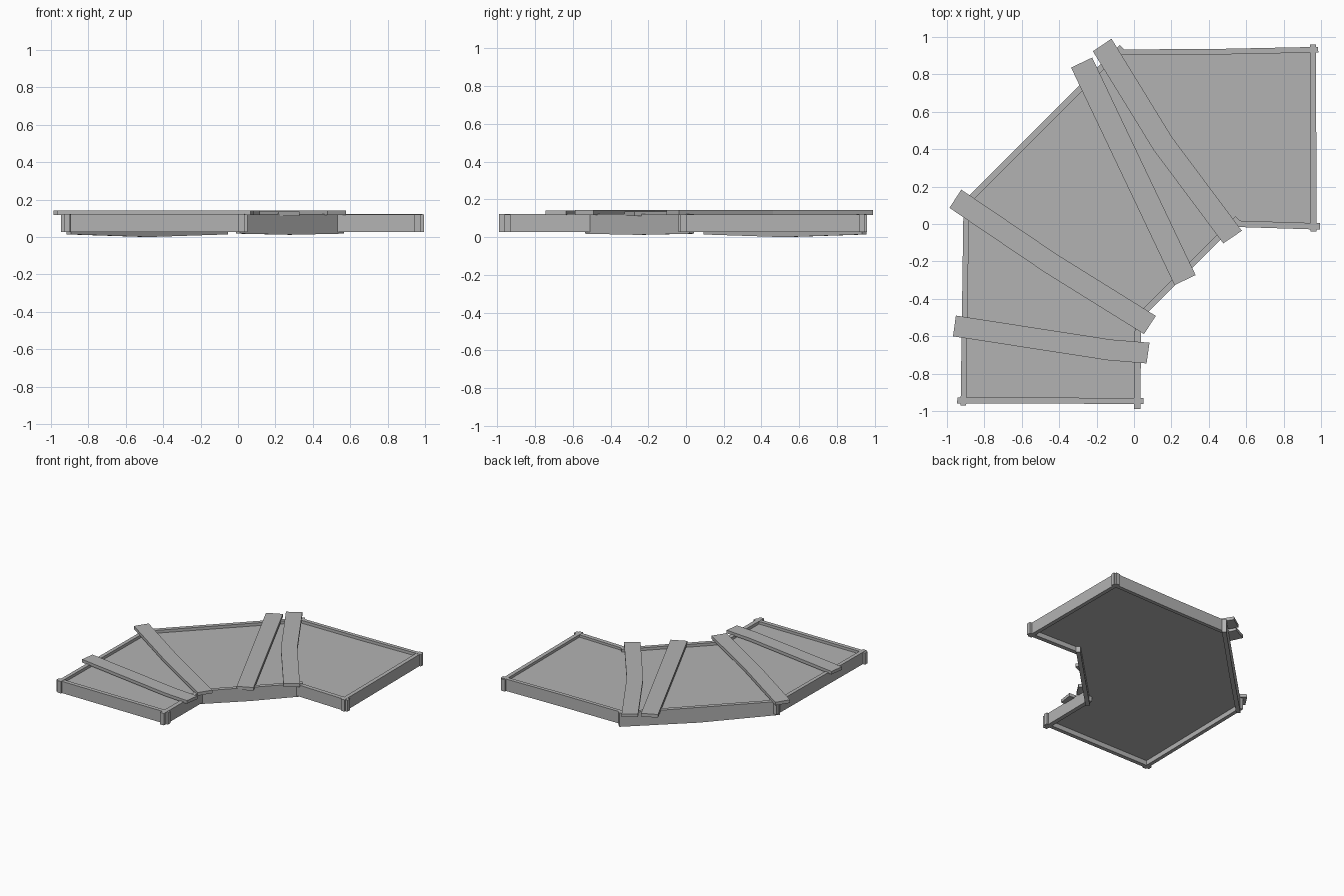
import bpy, bmesh
from mathutils import Vector

cube = bpy.data.objects.get("Cube")
if cube:
    bpy.data.objects.remove(cube, do_unlink=True)

grey = bpy.data.materials.new("weathered_grey")
grey.use_nodes = True
colour = (0.45, 0.45, 0.45, 1)
grey.diffuse_color = colour
grey.node_tree.nodes["Principled BSDF"].inputs["Base Color"].default_value = colour


def finish(name, bm):
    bmesh.ops.recalc_face_normals(bm, faces=bm.faces)
    mesh = bpy.data.meshes.new(name)
    bm.to_mesh(mesh)
    bm.free()
    mesh.materials.append(grey)
    obj = bpy.data.objects.new(name, mesh)
    bpy.context.collection.objects.link(obj)
    return obj


def board(name, start, end, width, low, high, bend=0.0, sag=0.0, at=0.5):
    """Timber between two plan points, with a slight sideways bend and sag."""
    a, b = Vector(start), Vector(end)
    along = (b - a).normalized()
    side = Vector((-along.y, along.x))
    bm = bmesh.new()
    rings = []
    for centre, drop in ((a, 0), (a.lerp(b, at) + side * bend, sag), (b, 0)):
        ring = []
        for s, z in ((-1, low - drop), (1, low - drop), (1, high), (-1, high)):
            p = centre + side * s * width / 2
            ring.append(bm.verts.new((p.x, p.y, z)))
        rings.append(ring)
    for r, q in zip(rings, rings[1:]):
        for i in range(4):
            j = (i + 1) % 4
            bm.faces.new((r[i], r[j], q[j], q[i]))
    bm.faces.new(rings[0])
    bm.faces.new(rings[-1])
    return finish(name, bm)


# Deck slab, recessed inside the rim boards
outline = [(-0.91, -0.945), (-0.895, 0.115), (-0.09, 0.92), (0.957, 0.93),
           (0.96, -0.01), (0.53, 0.005), (0.02, -0.505), (0.02, -0.945)]
bm = bmesh.new()
face = bm.faces.new([bm.verts.new((x, y, 0.065)) for x, y in outline])
up = bmesh.ops.extrude_face_region(bm, geom=[face])
bmesh.ops.translate(bm, vec=(0, 0, 0.035),
                    verts=[g for g in up["geom"] if isinstance(g, bmesh.types.BMVert)])
finish("deck", bm)

# Rim boards, crossing at the corners
LOW, HIGH = 0.027, 0.123
board("right_rim", (-0.912, -0.97), (-0.896, 0.15), 0.03, LOW, HIGH)
board("outer_diagonal_rim", (-0.905, 0.105), (-0.065, 0.945), 0.032, 0.014, HIGH, sag=0.014)
board("back_rim", (-0.1, 0.918), (0.985, 0.932), 0.03, LOW, HIGH, bend=-0.004)
board("left_end_rim", (0.957, 0.96), (0.96, -0.04), 0.032, LOW, HIGH - 0.002)
board("inner_left_rim", (0.995, -0.013), (0.52, 0.002), 0.034, LOW, HIGH - 0.004)
board("inner_diagonal_rim", (0.555, 0.03), (0.0, -0.525), 0.032, 0.018, HIGH - 0.001, sag=0.006)
board("inner_right_rim", (0.022, -0.47), (0.017, -0.99), 0.034, LOW, HIGH)
board("front_end_rim", (-0.945, -0.943), (0.05, -0.946), 0.032, LOW, HIGH - 0.002)

# Loose cross planks laid over the seams
board("plank_middle_right", (-0.955, 0.135), (0.085, -0.54), 0.116, 0.118, 0.143, bend=-0.012)
board("plank_front", (-0.96, -0.545), (0.075, -0.69), 0.112, 0.117, 0.142, bend=-0.012, at=0.8)
board("plank_middle_left", (-0.28, 0.863), (0.273, -0.30), 0.125, 0.111, 0.137)
board("plank_back", (-0.17, 0.957), (0.527, -0.07), 0.12, 0.118, 0.143, bend=-0.028)
